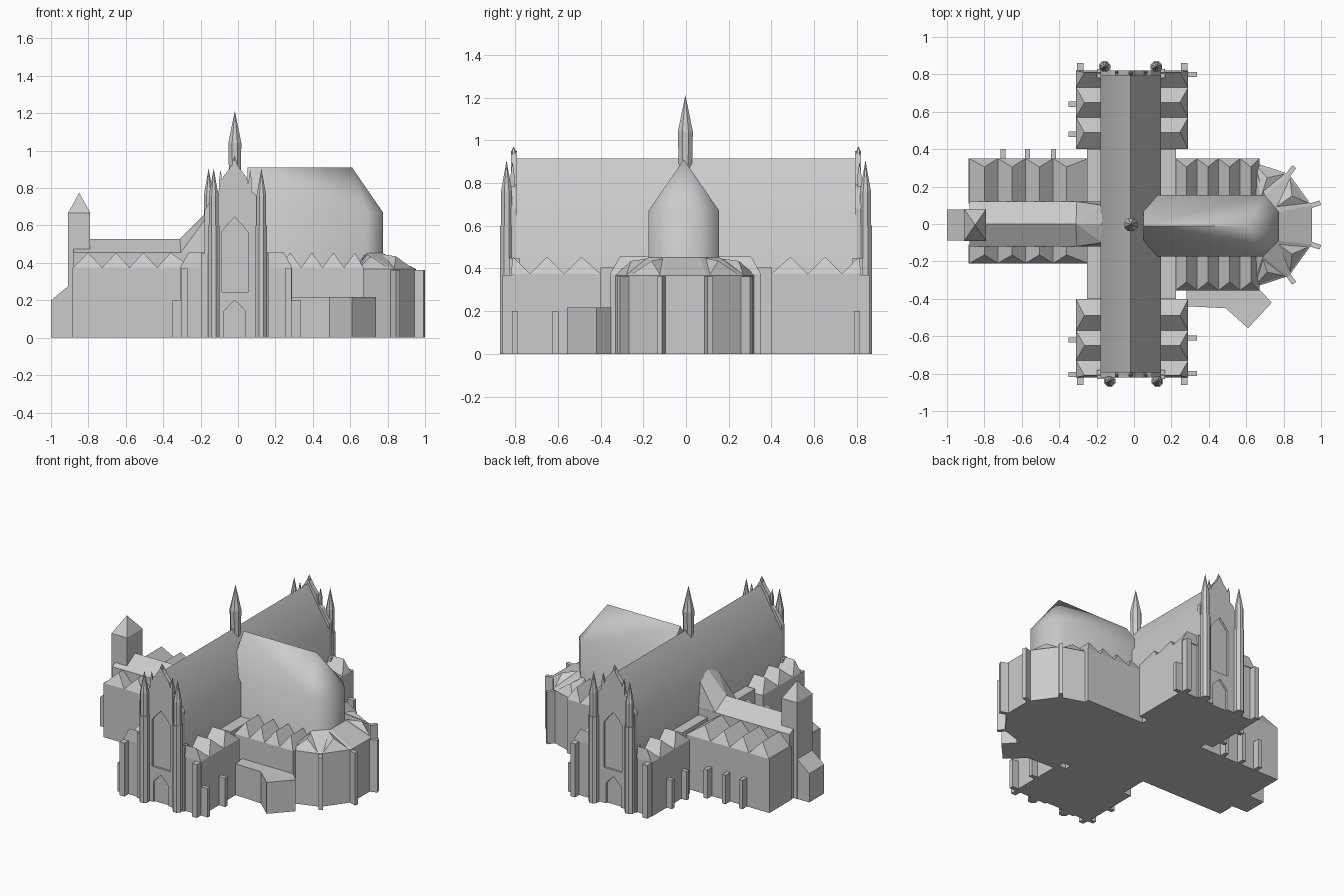
import bpy, bmesh, math
from mathutils import Vector

if "Cube" in bpy.data.objects:
    bpy.data.objects.remove(bpy.data.objects["Cube"])


def finish(bm, name, smooth=0):
    bmesh.ops.recalc_face_normals(bm, faces=bm.faces)
    me = bpy.data.meshes.new(name)
    bm.to_mesh(me)
    bm.free()
    ob = bpy.data.objects.new(name, me)
    bpy.context.collection.objects.link(ob)
    if smooth:
        bpy.ops.object.select_all(action='DESELECT')
        ob.select_set(True)
        bpy.context.view_layer.objects.active = ob
        bpy.ops.object.shade_smooth_by_angle(angle=math.radians(smooth))
    return ob


def hull(name, pts, smooth=0):
    bm = bmesh.new()
    for p in pts:
        bm.verts.new(p)
    bmesh.ops.convex_hull(bm, input=bm.verts)
    bmesh.ops.dissolve_limit(bm, angle_limit=0.01, verts=bm.verts, edges=bm.edges)
    return finish(bm, name, smooth)


def extrude(name, pts, vec):
    bm = bmesh.new()
    f = bm.faces.new([bm.verts.new(p) for p in pts])
    r = bmesh.ops.extrude_face_region(bm, geom=[f], use_keep_orig=True)
    bmesh.ops.translate(bm, vec=Vector(vec),
                        verts=[v for v in r['geom'] if isinstance(v, bmesh.types.BMVert)])
    return finish(bm, name)


def box(name, x0, x1, y0, y1, z1, z0=0):
    return hull(name, [(x, y, z) for x in (x0, x1) for y in (y0, y1) for z in (z0, z1)])


def lathe(name, x, y, prof, n=8):
    """Stack of n-sided rings (radius, z); the last ring closes to a point."""
    bm = bmesh.new()
    rings = [[bm.verts.new((x + r * math.cos((i + .5) * math.tau / n),
                            y + r * math.sin((i + .5) * math.tau / n), z)) for i in range(n)]
             for r, z in prof[:-1]]
    tip = bm.verts.new((x, y, prof[-1][1]))
    bm.faces.new(rings[0])
    for i in range(n):
        j = (i + 1) % n
        for a, b in zip(rings, rings[1:]):
            bm.faces.new((a[i], a[j], b[j], b[i]))
        bm.faces.new((rings[-1][i], rings[-1][j], tip))
    return finish(bm, name)


EAVE, PEAK = 0.375, 0.455


def gables(name, valleys, peaks, inner, outer, along_x):
    """Row of small cross roofs, hipped on the outer side."""
    inset = outer + math.copysign(0.045, inner - outer)
    for a0, ap, a1 in zip(valleys, peaks, valleys[1:]):
        pts = [(a, b, EAVE) for a in (a0, a1) for b in (inner, outer)]
        pts += [(ap, inner, PEAK), (ap, inset, PEAK)]
        hull(name, pts if along_x else [(b, a, z) for a, b, z in pts])


# Transept: tall hall along y with steep roof
hull("transept", [(x, y, z) for y in (-.8, .8)
                  for x, z in ((-.18, 0), (.145, 0), (.145, .64), (-.018, .915), (-.18, .64))], 40)

# Choir: hall along +x ending in a polygonal apse with hipped roof
plan = [(.05, -.175), (.69, -.175), (.775, -.09), (.775, .065), (.70, .155), (.05, .155)]
hull("choir", [(x, y, z) for x, y in plan for z in (0, .67)]
     + [(.05, -.01, .91), (.61, -.01, .91)], 60)

# Nave: low hall to -x, flaring up at the crossing
hull("nave", [(x, y, z) for x in (-.88, -.17)
              for y, z in ((-.12, 0), (.12, 0), (.12, .455), (0, .528), (-.12, .455))])
hull("crossing_roof", [(-.31, -.12, .45), (-.31, .12, .45), (-.31, 0, .528), (-.17, 0, .67),
                       (-.17, -.12, .45), (-.17, .12, .45), (-.17, .1, .64), (-.17, -.1, .64)])

# Transept aisles with cross roofs
for s in (-1, 1):
    ys = sorted((s * .4, s * .815))
    for inner, outer in ((-.17, -.31), (.14, .29)):
        box("transept_aisle", *sorted((inner, outer)), *ys, EAVE)
        gables("transept_aisle_roof", [s * v for v in (.4, .57, .73, .82)],
               [s * v for v in (.49, .65, .81)], inner, outer, False)
# Flat-roofed corners beside the crossing
box("corner_north_east", .14, .225, .15, .4, .405)
box("corner_south_east", .14, .225, -.4, -.17, .405)
box("corner_north_west", -.25, -.17, .11, .4, .405)
box("corner_south_west", -.25, -.17, -.4, -.11, .405)

# Nave aisles
nv = [-.88] + [-.73 + .148 * i for i in range(3)] + [-.245]
nv = [-.88, -.727, -.58, -.432, -.245]
np_ = [-.80, -.652, -.506, -.36]
for inner, outer in ((.11, .35), (-.11, -.21)):
    box("nave_aisle", -.885, -.245, *sorted((inner, outer)), EAVE)
    gables("nave_aisle_roof", nv, np_, inner, outer, True)

# Choir aisles
for inner, outer in ((.15, .35), (-.17, -.355)):
    box("choir_aisle", .22, .67, *sorted((inner, outer)), EAVE)
    gables("choir_aisle_roof", [.222, .337, .452, .567, .67],
           [.28, .395, .51, .625], inner, outer, True)

# Ambulatory: half decagon around the apse, sloping roof
C = (.63, -.005)
ring = [(C[0] + .337 * math.cos(math.radians(a)), C[1] + .337 * math.sin(math.radians(a)))
        for a in range(-90, 91, 36)]
hull("ambulatory", [(x, y, z) for x, y in ring for z in (0, .368)]
     + [(x, y, .452) for x, y in plan[1:5]])
for a in (-72, -36, 36, 72):
    d = Vector((math.cos(math.radians(a)), math.sin(math.radians(a)), 0))
    t = Vector((-d.y, d.x, 0))
    o = Vector((*C, 0))
    hull("ambulatory_dormer", [o + d * .315 + t * s * .085 + Vector((0, 0, .37)) for s in (-1, 1)]
         + [o + d * .15 + t * s * .05 + Vector((0, 0, .37)) for s in (-1, 1)]
         + [o + d * .265 + Vector((0, 0, .435)), o + d * .15 + Vector((0, 0, .45))])
for a in (-54, -18, 18, 54):
    d = Vector((math.cos(math.radians(a)), math.sin(math.radians(a)), 0))
    t = Vector((-d.y, d.x, 0)) * .013
    hull("ambulatory_buttress", [Vector((*C, z)) + d * r + t * s
                                 for r in (.3, .385) for s in (-1, 1) for z in (0, .362)])

# Low polygonal sacristy on the south-east side
extrude("sacristy", [(x, y, 0) for x, y in ((.28, -.34), (.28, -.44), (.49, -.45), (.61, -.557),
                                            (.737, -.42), (.66, -.34))], (0, 0, .218))

# West tower with pyramid cap and lean-to porch
hull("west_tower", [(x, y, z) for x in (-.908, -.79) for y in (-.09, .08) for z in (0, .668)]
     + [(-.849, -.005, .775)])
hull("west_porch", [(x, y, z) for y in (-.087, .077)
                    for x, z in ((-1, 0), (-1, .2), (-.9, .282), (-.9, 0))])

# Slender spire over the crossing
lathe("spire", -.017, -.003, [(.032, .8), (.038, 1.04), (0, 1.212)])

# Gabled facades at both ends of the transept
xc = -.018


def arch(cx, w, z0, z1, z2, y):
    return [(cx - w, y, z0), (cx + w, y, z0), (cx + w, y, z1), (cx + w * .45, y, z1 + (z2 - z1) * .6),
            (cx, y, z2), (cx - w * .45, y, z1 + (z2 - z1) * .6), (cx - w, y, z1)]


for s in (-1, 1):
    wall = extrude("facade", [(x, s * .79, z) for x, z in
                              ((-.18, 0), (.145, 0), (.145, .68), (.09, .77), (.065, .79),
                               (.045, .86), (.012, .90), (xc, .95),
                               (-.048, .90), (-.08, .86), (-.1, .79), (-.125, .77), (-.18, .68))],
                   (0, s * .03, 0))
    for nm, shape in (("window_cutter", arch(xc, .082, .245, .55, .645, s * .806)),
                      ("door_cutter", arch(xc, .058, -.02, .14, .2, s * .806))):
        cut = extrude(nm, shape, (0, s * .06, 0))
        cut.hide_render = True
        cut.hide_set(True)
        m = wall.modifiers.new(nm, 'BOOLEAN')
        m.object, m.operation, m.solver = cut, 'DIFFERENCE', 'EXACT'
    # Finial, corner turrets and side pinnacles
    lathe("gable_finial", xc, s * .807, [(.012, .88), (.012, .945), (0, .972)], 6)
    for x in ((-.13, .125) if s < 0 else (-.157, .12)):
        lathe("turret", x, s * .84, [(.033, 0), (.033, .6), (.028, .6), (.028, .76), (0, .905)])
    for x in (-.093, .065):
        lathe("pinnacle", x, s * .812, [(.012, 0), (.012, .84), (0, .9)], 4)
    for x in (-.175, .145):
        box("facade_pier", x - .022, x + .022, *sorted((s * .78, s * .828)), .45)
    # Corner buttresses
    for x in (-.288, .268):
        box("corner_buttress", x - .018, x + .018, *sorted((s * .8, s * .86)), .37)

# Small stepped buttresses along the side walls
for y in (.64, .48, -.62, -.805):
    box("west_buttress", -.35, -.3, y - .014, y + .014, .2)
for y in (-.61, -.8, .8):
    box("east_buttress", .28, .337, y - .014, y + .014, .2)
for x in (-.70, -.57, -.43):
    box("north_buttress", x - .014, x + .014, .34, .4, .2)
